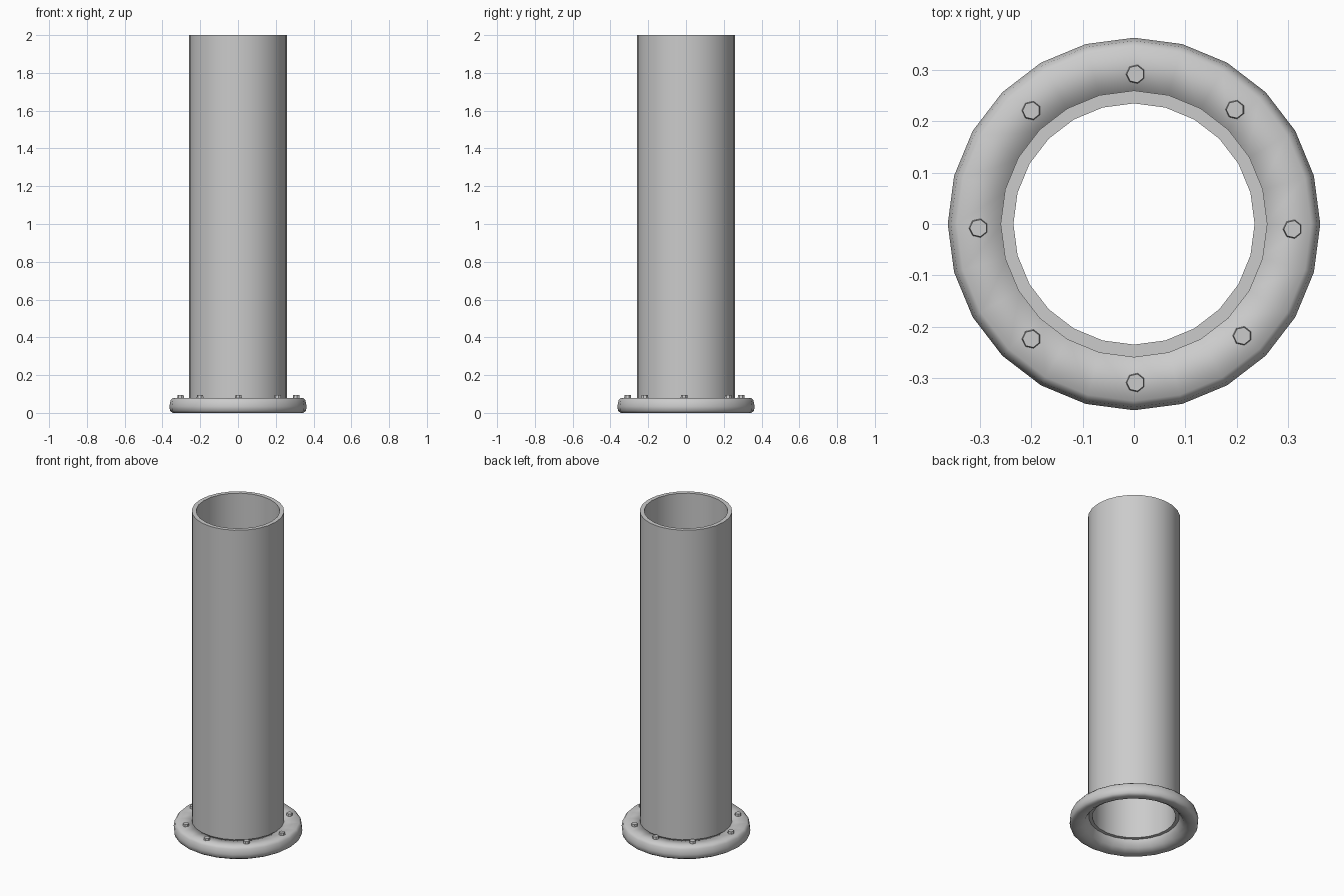
import bpy
import bmesh
import math
from mathutils import Matrix

cube = bpy.data.objects.get("Cube")
if cube:
    bpy.data.objects.remove(cube, do_unlink=True)

# One plain metal grey for every part
GREY = (0.6, 0.6, 0.6, 1)
metal = bpy.data.materials.new("grey_metal")
metal.use_nodes = True
metal.diffuse_color = GREY
metal.node_tree.nodes["Principled BSDF"].inputs["Base Color"].default_value = GREY


def finish(name, bm, sharp_angle=None):
    """Turn a bmesh into a smooth shaded object."""
    bmesh.ops.recalc_face_normals(bm, faces=bm.faces)
    mesh = bpy.data.meshes.new(name)
    bm.to_mesh(mesh)
    bm.free()
    mesh.materials.append(metal)
    mesh.shade_smooth()
    if sharp_angle:
        mesh.set_sharp_from_angle(angle=math.radians(sharp_angle))
    obj = bpy.data.objects.new(name, mesh)
    bpy.context.collection.objects.link(obj)
    return obj


def lathe(name, profile, sides=24, sharp_angle=None):
    """Revolve a closed (radius, height) profile around z."""
    bm = bmesh.new()
    rings = []
    for i in range(sides):
        a = math.tau * i / sides
        rings.append([bm.verts.new((r * math.cos(a), r * math.sin(a), z))
                      for r, z in profile])
    n = len(profile)
    for i in range(sides):
        here, there = rings[i], rings[(i + 1) % sides]
        for j in range(n):
            k = (j + 1) % n
            bm.faces.new((here[j], there[j], there[k], here[k]))
    return finish(name, bm, sharp_angle)


# Open pipe standing in the flange
lathe("pipe", [(0.26, 0.06), (0.26, 2.0), (0.235, 2.0), (0.235, 0.06)],
      sharp_angle=60)

# Rounded flange ring at the foot
lathe("flange", [(0.255, 0.08), (0.345, 0.08), (0.357, 0.066), (0.363, 0.035),
                 (0.36, 0.01), (0.345, 0.0), (0.305, 0.003), (0.28, 0.018),
                 (0.265, 0.04), (0.255, 0.06)])

# Seven sided bolt heads, slightly unevenly placed around the flange
BOLTS = [(0.003, 0.292), (0.197, 0.223), (0.309, -0.01), (0.211, -0.218),
         (0.003, -0.309), (-0.2, -0.224), (-0.303, -0.008), (-0.2, 0.221)]
for number, (x, y) in enumerate(BOLTS, 1):
    bm = bmesh.new()
    place = Matrix.Translation((x, y, 0.082)) @ Matrix.Rotation(math.pi / 2, 4, "Z")
    bmesh.ops.create_cone(bm, cap_ends=True, segments=7, radius1=0.02,
                          radius2=0.017, depth=0.024, matrix=place)
    finish(f"bolt_{number}", bm, 40)
